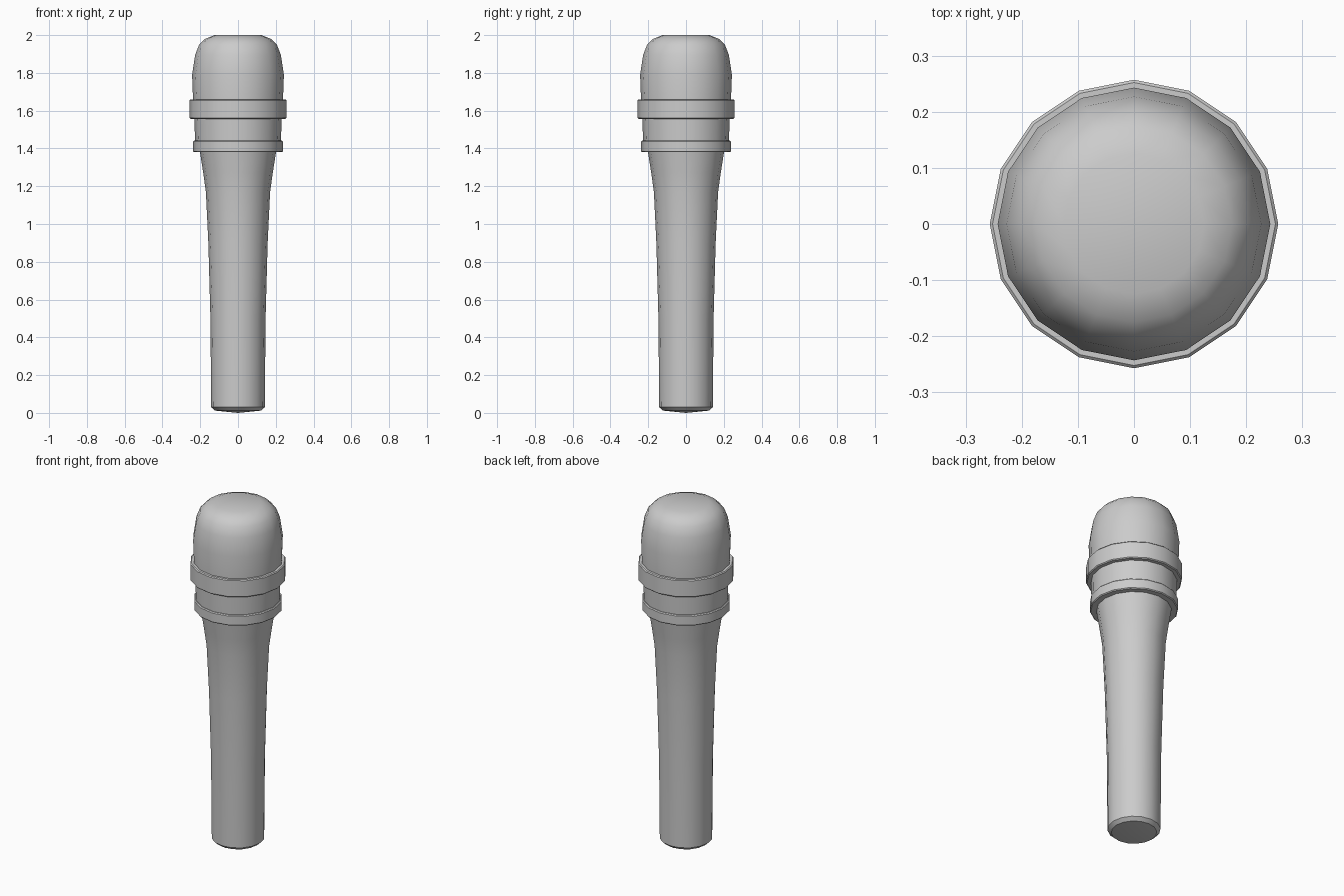
import bpy, bmesh
from math import cos, sin, pi

if "Cube" in bpy.data.objects:
    bpy.data.objects.remove(bpy.data.objects["Cube"])

SIDES = 16


def lathe(name, profile, closed=False):
    """Spin an (r, z) profile, listed bottom to top, around the z axis."""
    bm = bmesh.new()
    rings = []
    for r, z in profile:
        if r == 0:
            rings.append([bm.verts.new((0, 0, z))] * SIDES)
        else:
            rings.append([bm.verts.new((r * cos(2 * pi * i / SIDES),
                                        r * sin(2 * pi * i / SIDES), z))
                          for i in range(SIDES)])
    pairs = list(zip(rings, rings[1:]))
    if closed:
        pairs.append((rings[-1], rings[0]))
    for a, b in pairs:
        for i in range(SIDES):
            j = (i + 1) % SIDES
            bm.faces.new(list(dict.fromkeys((a[i], a[j], b[j], b[i]))))
    bmesh.ops.recalc_face_normals(bm, faces=bm.faces)
    me = bpy.data.meshes.new(name)
    bm.to_mesh(me)
    bm.free()
    ob = bpy.data.objects.new(name, me)
    bpy.context.collection.objects.link(ob)
    bpy.ops.object.select_all(action='DESELECT')
    ob.select_set(True)
    bpy.context.view_layer.objects.active = ob
    bpy.ops.object.shade_smooth_by_angle(angle=0.6)
    return ob


def band(name, inner, outer, z0, z1, c=0.005):
    """Raised collar with slightly chamfered outer edges."""
    return lathe(name, [(inner, z0), (outer - c, z0), (outer, z0 + c),
                        (outer, z1 - c), (outer - c, z1), (inner, z1)], True)


# Tapered grip with a chamfered foot
lathe("handle", [(0, 0), (0.122, 0.012), (0.142, 0.03), (0.146, 0.5), (0.157, 0.9),
                 (0.17, 1.17), (0.184, 1.27), (0.202, 1.385), (0, 1.385)])

# Neck between the two collars
lathe("neck", [(0, 1.385), (0.226, 1.39), (0.231, 1.56), (0, 1.56)])

# Collars
band("lower_collar", 0.19, 0.237, 1.38, 1.442)
band("upper_collar", 0.21, 0.257, 1.557, 1.66)

# Rounded grille head
lathe("head", [(0, 1.6), (0.236, 1.6), (0.243, 1.79), (0.227, 1.895), (0.206, 1.95),
               (0.175, 1.98), (0.125, 2.0), (0, 2.0)])
